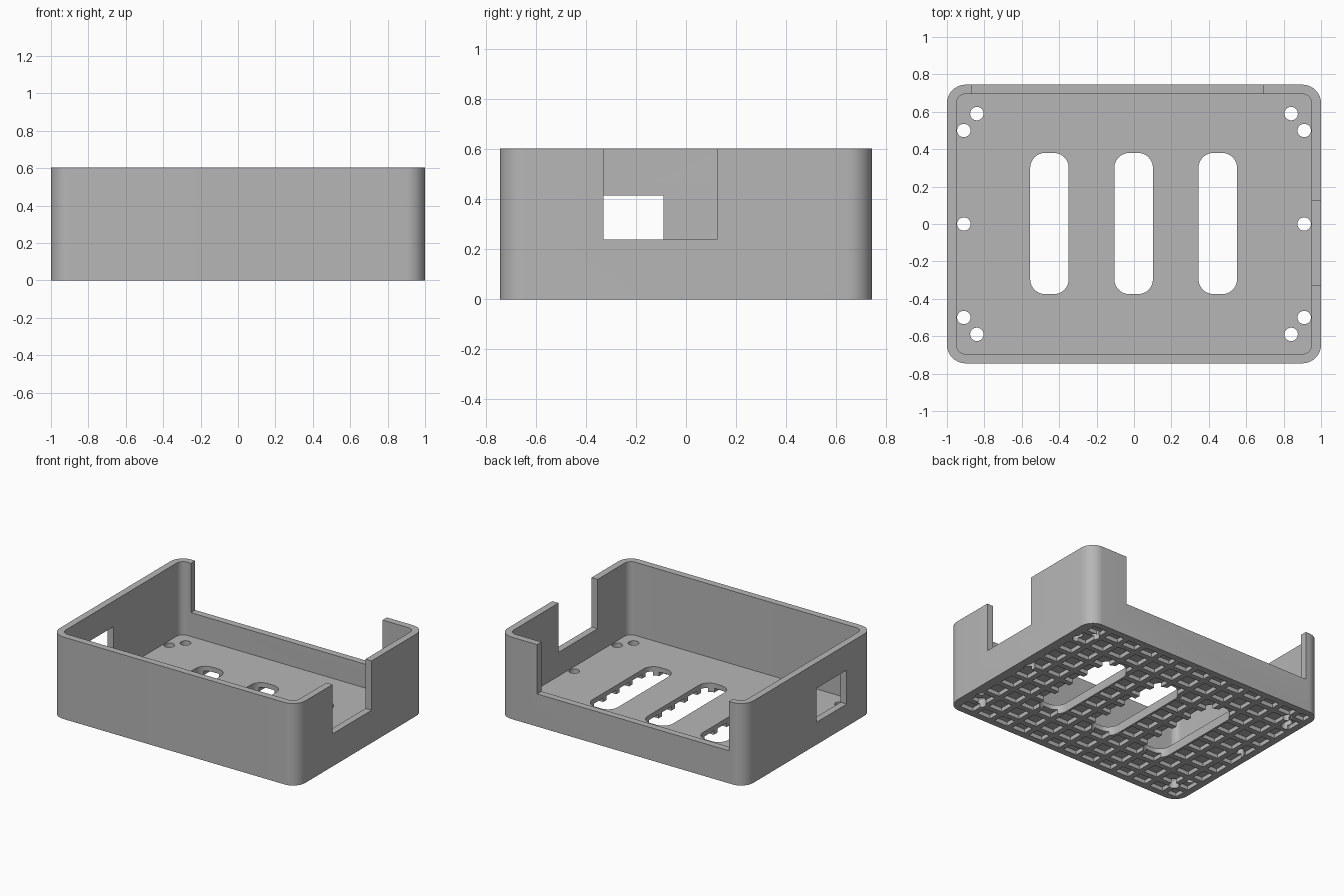
import bpy, bmesh, math

cube = bpy.data.objects.get("Cube")
if cube:
    bpy.data.objects.remove(cube, do_unlink=True)

HX, HY, HEIGHT = 1.0, 0.745, 0.603
WALL, FLOOR = 0.05, 0.065

grey = bpy.data.materials.new("plain grey")
grey.use_nodes = True
grey.diffuse_color = (0.47, 0.47, 0.47, 1)
grey.node_tree.nodes["Principled BSDF"].inputs["Base Color"].default_value = grey.diffuse_color


def rounded_outline(x0, x1, y0, y1, r, steps=10):
    """Counter-clockwise rounded rectangle; r = 0 gives plain corners."""
    if r == 0:
        return [(x0, y0), (x1, y0), (x1, y1), (x0, y1)]
    centres = [(x1 - r, y1 - r), (x0 + r, y1 - r), (x0 + r, y0 + r), (x1 - r, y0 + r)]
    return [(cx + r * math.cos((q + i / steps) * math.pi / 2),
             cy + r * math.sin((q + i / steps) * math.pi / 2))
            for q, (cx, cy) in enumerate(centres) for i in range(steps + 1)]


def circle(cx, cy, r, n=24):
    return [(cx + r * math.cos(2 * math.pi * i / n), cy + r * math.sin(2 * math.pi * i / n))
            for i in range(n)]


def prisms(name, outlines, z0, z1):
    """One object made of upright prisms, one for each outline."""
    bm = bmesh.new()
    for outline in outlines:
        low = [bm.verts.new((x, y, z0)) for x, y in outline]
        high = [bm.verts.new((x, y, z1)) for x, y in outline]
        bm.faces.new(low[::-1])
        bm.faces.new(high)
        for i in range(len(low)):
            j = (i + 1) % len(low)
            bm.faces.new((low[i], low[j], high[j], high[i]))
    mesh = bpy.data.meshes.new(name)
    bm.to_mesh(mesh)
    bm.free()
    obj = bpy.data.objects.new(name, mesh)
    bpy.context.collection.objects.link(obj)
    return obj


def cut(body, outlines, z0, z1):
    cutter = prisms("cutter", outlines, z0, z1)
    cutter.hide_render = True
    mod = body.modifiers.new("cut", "BOOLEAN")
    mod.operation = "DIFFERENCE"
    mod.solver = "EXACT"
    mod.object = cutter
    bpy.context.view_layer.objects.active = body
    bpy.ops.object.modifier_apply(modifier=mod.name)
    bpy.data.objects.remove(cutter, do_unlink=True)


# Open tray with rounded corners
case = prisms("case_tray", [rounded_outline(-HX, HX, -HY, HY, 0.1)], 0, HEIGHT)
case.data.materials.append(grey)
ix, iy = HX - WALL, HY - WALL
cut(case, [rounded_outline(-ix, ix, -iy, iy, 0.05)], FLOOR, 1)

# Wide notch in the back wall and narrow notch in the +x wall
cut(case, [rounded_outline(-0.87, 0.69, 0.66, 0.85, 0)], 0.24, 1)
cut(case, [rounded_outline(0.9, 1.1, -0.33, 0.125, 0)], 0.24, 1)

# Window in the -x wall
cut(case, [rounded_outline(-1.1, -0.9, -0.44, -0.09, 0)], 0.165, 0.415)

# Vent slots in the floor
cut(case, [rounded_outline(x - 0.103, x + 0.103, -0.375, 0.38, 0.08)
           for x in (-0.452, -0.002, 0.448)], -0.1, 0.2)

# Screw holes in the floor, mirrored to both sides
spots = [(0.84, 0.59), (0.84, -0.59), (0.91, 0.5), (0.91, -0.5), (0.91, 0)]
cut(case, [circle(side * x, y, 0.036) for x, y in spots for side in (-1, 1)], -0.1, 0.2)

# Waffle of square pockets on the underside
PITCH, RIB, DEPTH = 0.15, 0.02, 0.03
pockets = []
for i in range(13):
    for j in range(10):
        x, y = -HX + i * PITCH, -HY + j * PITCH
        pockets.append(rounded_outline(max(x + RIB, -ix), min(x + PITCH - RIB, ix),
                                       max(y + RIB, -iy), min(y + PITCH - RIB, iy), 0))
cut(case, pockets, -0.1, DEPTH)

# Smooth corners, crisp edges
bpy.ops.object.select_all(action="DESELECT")
case.select_set(True)
bpy.context.view_layer.objects.active = case
bpy.ops.object.shade_smooth_by_angle(angle=math.radians(30))
